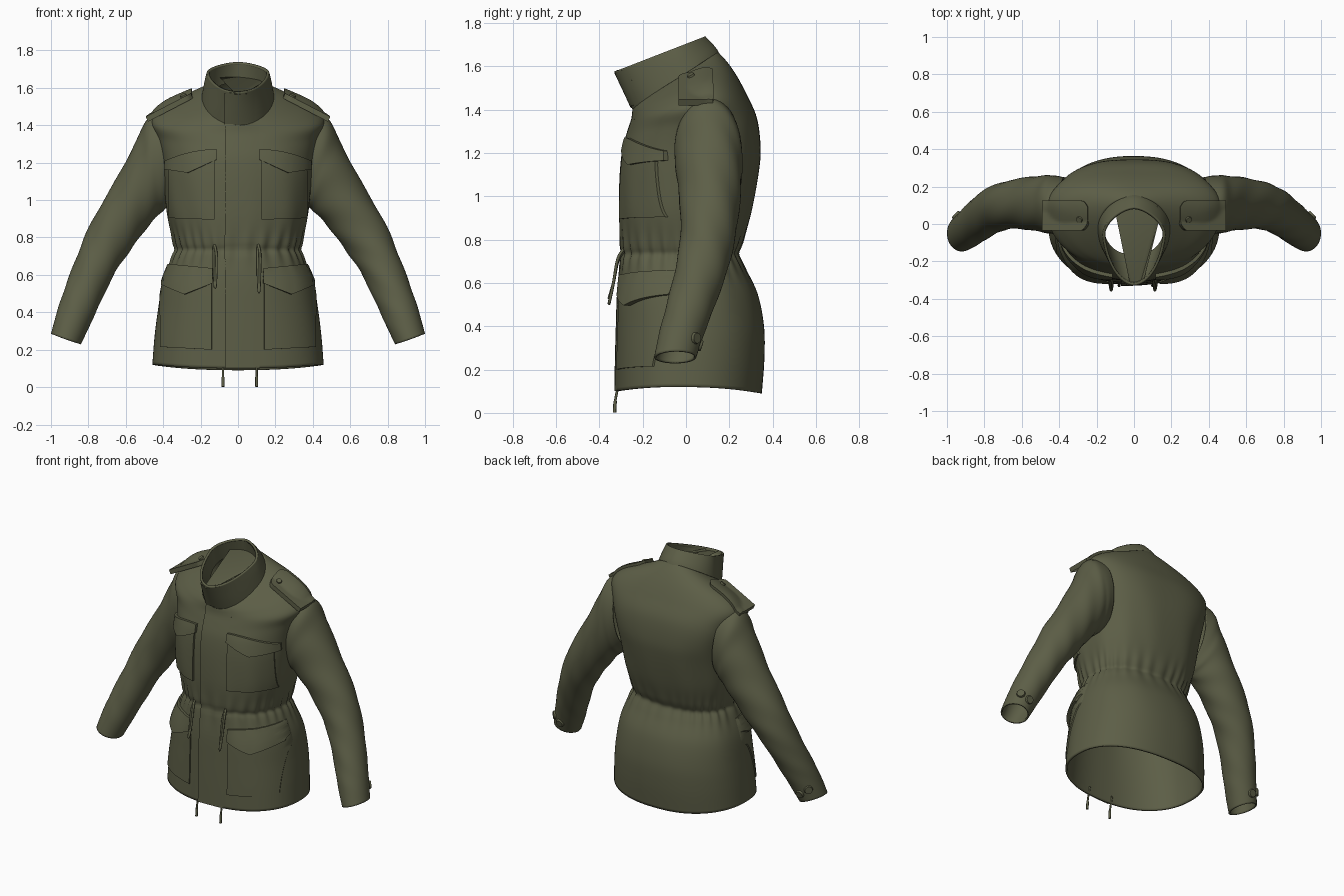
import bpy, bmesh, math
from mathutils import Vector
from mathutils.bvhtree import BVHTree

if "Cube" in bpy.data.objects:
    bpy.data.objects.remove(bpy.data.objects["Cube"])

olive = bpy.data.materials.new("olive_cloth")
olive.diffuse_color = (0.108, 0.112, 0.062, 1)
olive.use_nodes = True
olive.node_tree.nodes["Principled BSDF"].inputs["Base Color"].default_value = olive.diffuse_color


def make(name, verts, faces, thick=0.0, angle=50):
    me = bpy.data.meshes.new(name)
    me.from_pydata(verts, [], faces)
    me.materials.append(olive)
    ob = bpy.data.objects.new(name, me)
    bpy.context.collection.objects.link(ob)
    if thick:
        m = ob.modifiers.new("cloth", 'SOLIDIFY')
        m.thickness, m.offset = thick, -1
    bpy.ops.object.select_all(action='DESELECT')
    ob.select_set(True)
    bpy.context.view_layer.objects.active = ob
    bpy.ops.object.shade_smooth_by_angle(angle=math.radians(angle))
    return ob


def spline(rows, sub):
    """Smoothly interpolate a list of parameter tuples."""
    out, n = [], len(rows)
    for i in range(n - 1):
        p0, p1, p2, p3 = (rows[max(0, min(n - 1, i + k))] for k in (-1, 0, 1, 2))
        for s in range(sub):
            t = s / sub
            out.append([0.5 * (2 * b + (c - a) * t + (2 * a - 5 * b + 4 * c - d) * t * t
                        + (3 * b - a - 3 * c + d) * t ** 3) for a, b, c, d in zip(p0, p1, p2, p3)])
    out.append(list(rows[-1]))
    return out


def loft_faces(rows, seg):
    return [(i * seg + j, i * seg + (j + 1) % seg, (i + 1) * seg + (j + 1) % seg, (i + 1) * seg + j)
            for i in range(rows - 1) for j in range(seg)]


def power(v, p):
    return math.copysign(abs(v) ** p, v)


def body_loft(rings, sub, seg, detail):
    """Rings: front z, back z, half width, front y, back y, widest y, roundness."""
    verts, rows = [], spline(rings, sub)
    for zf, zb, hw, yf, yb, yc, n in rows:
        for j in range(seg):
            a = 2 * math.pi * j / seg
            m = n
            if detail is folds and j < seg / 2:   # broad shoulder blades
                m += 0.5 * math.exp(-((zb - 1.33) / 0.17) ** 2)
            c, s = power(math.cos(a), 2 / m), power(math.sin(a), 2 / m)
            k = detail(a, zf)
            y = yc + k * s * ((yb - yc) if s > 0 else (yc - yf))
            z = zf + (zb - zf) * (y - yf) / (yb - yf)
            if detail is folds and zf < 0.4:      # wavy hem
                z += 0.025 * math.cos(a) ** 2 * (0.4 - zf) / 0.3
            verts.append((hw * c * k, y, z))
    return verts, loft_faces(len(rows), seg)


def folds(a, z):
    gather = math.exp(-((z - 0.745) / 0.085) ** 2)
    drape = math.exp(-((z - 0.85) / 0.3) ** 2)
    pinch = math.exp(-((z - 0.735) / 0.016) ** 2)
    return (1 + 0.018 * gather * math.sin(30 * a + 2 * math.sin(3 * a))
            + 0.007 * drape * math.sin(11 * a + 5 * z) - 0.02 * pinch)


# Torso shell from hem to neck
torso_rings = [
    (0.10, 0.09, .458, -.325, .350, .00, 2.3), (0.25, 0.25, .447, -.322, .362, .01, 2.3),
    (0.40, 0.40, .430, -.318, .360, .02, 2.3), (0.55, 0.55, .405, -.313, .330, .02, 2.3),
    (0.67, 0.67, .362, -.302, .272, .02, 2.3), (0.735, 0.735, .340, -.296, .245, .02, 2.3),
    (0.80, 0.80, .350, -.300, .265, .02, 2.35), (0.93, 0.93, .378, -.305, .302, .02, 2.4),
    (1.10, 1.10, .395, -.300, .335, .03, 2.4), (1.22, 1.22, .408, -.287, .345, .05, 2.35),
    (1.30, 1.36, .435, -.265, .328, .07, 2.2), (1.355, 1.47, .465, -.247, .280, .08, 2.1),
    (1.385, 1.555, .405, -.243, .235, .07, 2.0), (1.405, 1.62, .290, -.242, .190, .02, 2.0),
    (1.42, 1.665, .188, -.240, .148, -.03, 2.0)]
tv, tf = body_loft(torso_rings, 6, 180, folds)
make("torso", tv, tf, 0.012)


def ripple(a, z):
    return 1 + 0.008 * math.sin(5 * a)


# Stand-up collar, tilted forward, and its inner facing
collar_rings = [
    (1.395, 1.650, .196, -.247, .157, -.03, 1.95), (1.45, 1.68, .188, -.272, .140, -.04, 1.9),
    (1.52, 1.71, .178, -.305, .115, -.05, 1.8), (1.575, 1.738, .167, -.332, .088, -.06, 1.75)]
cv, cf = body_loft(collar_rings, 5, 96, ripple)
make("collar", cv, cf, 0.014)
facing_rings = [(1.46, 1.63, .158, -.165, .095, -.035, 2.0), (1.50, 1.66, .157, -.225, .09, -.045, 1.9),
                (1.56, 1.725, .155, -.308, .078, -.06, 1.75)]
fv, ff = body_loft(facing_rings, 4, 96, ripple)
make("collar_facing", fv, [f[::-1] for f in ff])

# Sleeves: top x, z; bottom x, z; centre y; depth radius
sleeve_rings = [
    (.40, 1.462, .345, 1.00, .10, .150), (.485, 1.432, .375, .965, .103, .157),
    (.545, 1.315, .415, .93, .107, .152), (.655, 1.11, .485, .85, .110, .138),
    (.785, .885, .570, .735, .100, .125), (.862, .70, .655, .615, .070, .120),
    (.925, .53, .735, .455, .020, .112), (.968, .40, .79, .335, -.02, .105),
    (1.0, .285, .84, .228, -.05, .097)]
SEG = 48


def sleeve(side, name):
    verts, rows = [], spline(sleeve_rings, 7)
    for i, (tx, tz, bx, bz, yc, ry) in enumerate(rows):
        t = i / (len(rows) - 1)
        for j in range(SEG):
            a = 2 * math.pi * j / SEG
            k = 1 + 0.035 * math.sin(math.pi * t) * math.sin(3 * a + 24 * t) * math.sin(17 * t + a)
            c, s = k * math.cos(a), k * math.sin(a)
            verts.append((side * ((tx + bx) / 2 + c * (tx - bx) / 2),
                          yc - side * s * ry, (tz + bz) / 2 + c * (tz - bz) / 2))
    faces = loft_faces(len(rows), SEG)
    make(name, verts, faces, 0.010)
    return verts, faces


sleeves = {s: sleeve(s, n) for s, n in ((1, "left_sleeve"), (-1, "right_sleeve"))}

# Surfaces on which the sewn pieces are laid
torso_tree = BVHTree.FromPolygons(tv, tf)
collar_tree = BVHTree.FromPolygons(cv, cf)


def shoulder_tree(side):
    sv, sf = sleeves[side]
    n = len(tv)
    return BVHTree.FromPolygons(tv + sv, tf + [tuple(i + n for i in f) for f in sf])


def patch(name, tree, x0, x1, low, high, thick, top=False, nu=20, nv=14, puff=0.0, fade=False):
    """Raised cloth piece laid on a surface, seen from the front or the top."""
    us = [0] + [i / nu for i in range(nu + 1)] + [1]
    vs = [0] + [i / nv for i in range(nv + 1)] + [1]
    view = Vector((0, 0, -1)) if top else Vector((0, 1, 0))
    verts = []
    for iu, u in enumerate(us):
        for iv, v in enumerate(vs):
            x, w = x0 + (x1 - x0) * u, low(u) + (high(u) - low(u)) * v
            start = Vector((x, w, 3)) if top else Vector((x, -3, w))
            p, nrm, _, _ = tree.ray_cast(start, view)
            if p is None:
                p, nrm, _, _ = tree.find_nearest(Vector((x, w, 1.4)) if top else Vector((x, 0, w)))
            rim = iu in (0, len(us) - 1) or iv in (0, len(vs) - 1)
            h = thick * (1 - u if fade else 1) + puff * (1 - v) * math.sin(math.pi * u * .85)
            out = (nrm - 2 * view).normalized()
            if top:                               # stiff strap bridges the armhole
                floor = 1.555 - (abs(x) - .245) * .52
                if p.z < floor:
                    p = Vector((p.x, p.y, floor))
                    out = Vector((math.copysign(.4, x), 0, .9))
            if rim:
                h = -0.012 if top else -0.004
            verts.append(p + out * h)
    m = len(vs)
    faces = [(i * m + j, (i + 1) * m + j, (i + 1) * m + j + 1, i * m + j + 1)
             for i in range(len(us) - 1) for j in range(m - 1)]
    if x1 < x0:
        faces = [f[::-1] for f in faces]
    return make(name, verts, faces, angle=40)


def tube(name, pts, r):
    cu = bpy.data.curves.new(name, 'CURVE')
    cu.dimensions, cu.bevel_depth, cu.bevel_resolution, cu.use_fill_caps = '3D', r, 2, True
    sp = cu.splines.new('POLY')
    path = spline(pts, 5)
    sp.points.add(len(path) - 1)
    for q, p in zip(sp.points, path):
        q.co = (*p, 1)
    cu.materials.append(olive)
    bpy.context.collection.objects.link(bpy.data.objects.new(name, cu))


def disc(name, pos, normal, r, h):
    bm = bmesh.new()
    bmesh.ops.create_cone(bm, cap_ends=True, segments=20, radius1=r, radius2=r * 0.85, depth=h)
    rot = Vector((0, 0, 1)).rotation_difference(normal)
    for v in bm.verts:
        v.co = rot @ v.co + Vector(pos)
    me = bpy.data.meshes.new(name)
    bm.to_mesh(me)
    bm.free()
    me.materials.append(olive)
    bpy.context.collection.objects.link(bpy.data.objects.new(name, me))


# Front fly and its continuation on the collar
patch("front_fly", torso_tree, -.07, .115, lambda u: .102, lambda u: 1.412 + .015 * u, .008,
      nu=12, nv=70, fade=True)
patch("collar_tab", collar_tree, -.07, .10, lambda u: 1.405 + .02 * u, lambda u: 1.572 + .012 * u,
      .008, nu=10, fade=True)


def point_flap(inner, mid, outer):
    return lambda u: inner + (mid - inner) * u / .55 if u < .55 else mid + (outer - mid) * (u - .55) / .45


for s, side in ((1, "left"), (-1, "right")):
    # Pockets and pointed flaps
    patch(side + "_chest_pocket", torso_tree, s * .125, s * .366,
          lambda u: .895 + .01 * u, lambda u: 1.22 - .04 * u, .013)
    patch(side + "_chest_flap", torso_tree, s * .115, s * .386,
          point_flap(1.215, 1.145, 1.165), lambda u: 1.27 - .06 * u * u, .019, puff=.012)
    patch(side + "_hip_pocket", torso_tree, s * .14, s * .415,
          lambda u: .20 + .015 * u, lambda u: .60 + .01 * u, .009)
    patch(side + "_hip_flap", torso_tree, s * .135, s * .40,
          point_flap(.555, .495, .545), lambda u: .635 + .025 * u, .018, puff=.024)

    # Shoulder straps with button
    tree = shoulder_tree(s)
    patch(side + "_shoulder_strap", tree, s * .245, s * .486,
          lambda u: -.035 + .035 * max(0, 1 - u / .14) ** 2,
          lambda u: .125 - .035 * max(0, 1 - u / .14) ** 2, .018, top=True)
    p, nrm, _, _ = tree.ray_cast(Vector((s * .285, .03, 3)), Vector((0, 0, -1)))
    disc(side + "_strap_button", p + nrm * .02, nrm, .018, .010)

    # Cuff buttons at the back of the wrist
    cuff = BVHTree.FromPolygons(*sleeves[s])
    for k, (x, y, z) in enumerate(((.985, .08, .345), (.90, .10, .30))):
        p, nrm, _, _ = cuff.find_nearest(Vector((s * x, y, z)))
        disc(f"{side}_cuff_button_{k + 1}", p + nrm * .004, nrm, .028, .012)

    # Waist cord loop and hem cord
    x, low = (.112, .505) if s > 0 else (-.122, .53)
    tube(side + "_waist_cord", [(x - .007, -.285, .75), (x - .007, -.315, .70), (x - .005, -.335, .6),
                                (x, -.355, low), (x + .005, -.335, .6), (x + .006, -.315, .71),
                                (x - .004, -.285, .76)], .007)
    hx = .10 if s > 0 else -.08
    tube(side + "_hem_cord", [(hx, -.305, .15), (hx, -.318, .10), (hx, -.328, .05)], .006)
    tube(side + "_cord_tip", [(hx, -.327, .055), (hx, -.33, .002)], .008)
